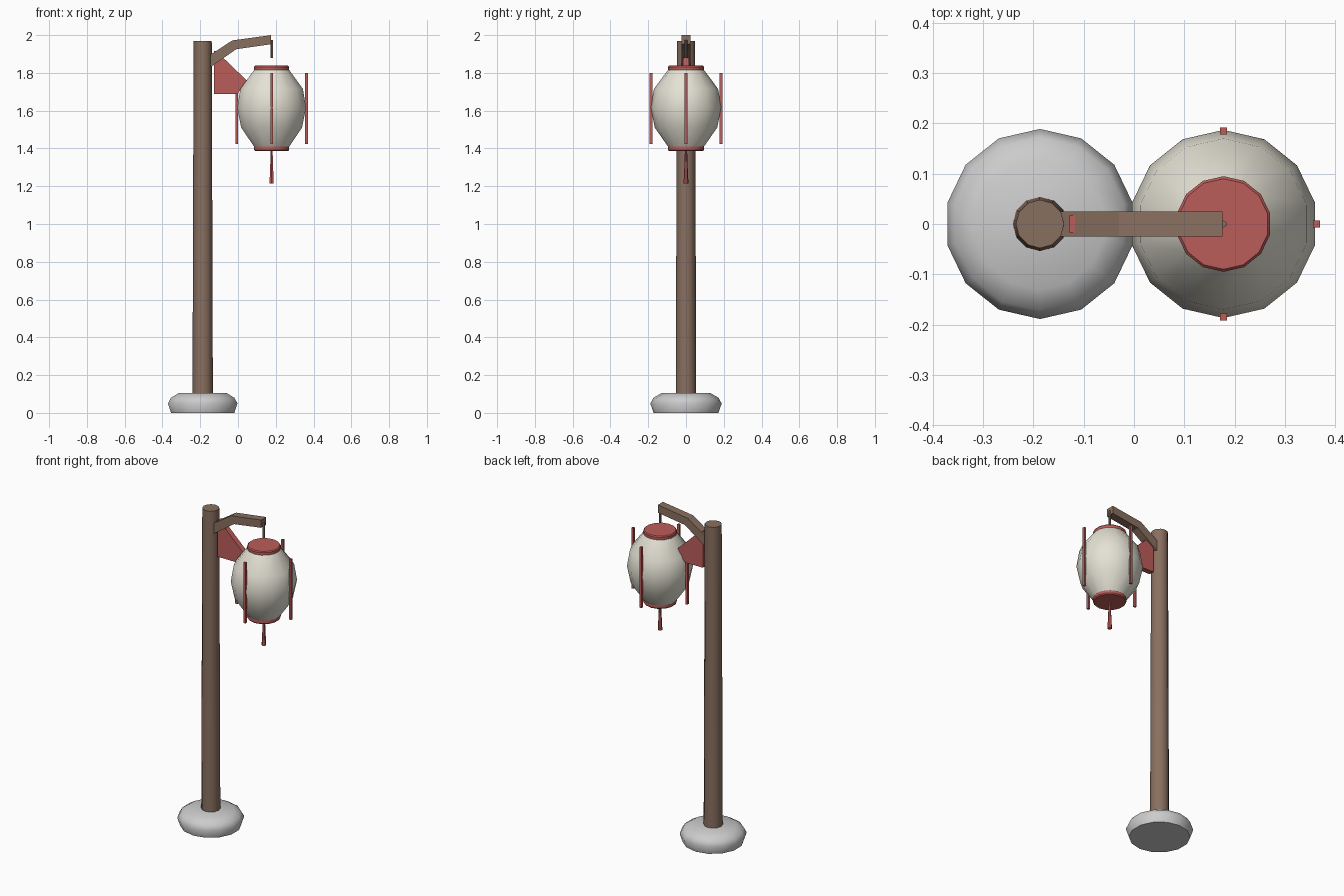
import bpy, bmesh
from math import sin, cos, pi, radians

if "Cube" in bpy.data.objects:
    bpy.data.objects.remove(bpy.data.objects["Cube"])

POST_X, LAMP_X = -0.187, 0.178


def material(name, rgb):
    m = bpy.data.materials.new(name)
    m.diffuse_color = (*rgb, 1)
    m.use_nodes = True
    m.node_tree.nodes["Principled BSDF"].inputs["Base Color"].default_value = m.diffuse_color
    return m


WOOD = material("wood", (0.25, 0.16, 0.115))
RED = material("red_lacquer", (0.50, 0.11, 0.10))
PAPER = material("paper", (0.78, 0.76, 0.66))


def finish(name, bm, mat, smooth=None):
    bmesh.ops.recalc_face_normals(bm, faces=bm.faces)
    me = bpy.data.meshes.new(name)
    bm.to_mesh(me)
    bm.free()
    ob = bpy.data.objects.new(name, me)
    bpy.context.collection.objects.link(ob)
    if mat:
        me.materials.append(mat)
    if smooth:
        bpy.ops.object.select_all(action='DESELECT')
        ob.select_set(True)
        bpy.context.view_layer.objects.active = ob
        bpy.ops.object.shade_smooth_by_angle(angle=radians(smooth))
    return ob


def lathe(name, x, profile, sides, mat=None, smooth=None):
    """Revolve (radius, z) points round a vertical axis and cap the ends."""
    bm = bmesh.new()
    rings = [[bm.verts.new((x + r * cos(pi / 2 + 2 * pi * i / sides),
                            r * sin(pi / 2 + 2 * pi * i / sides), z))
              for i in range(sides)] for r, z in profile]
    for a, b in zip(rings, rings[1:]):
        for i in range(sides):
            j = (i + 1) % sides
            bm.faces.new((a[i], a[j], b[j], b[i]))
    bm.faces.new(rings[0])
    bm.faces.new(rings[-1])
    return finish(name, bm, mat, smooth)


def plate(name, outline, half, mat):
    """Extrude an (x, z) outline along y, centred on y = 0."""
    bm = bmesh.new()
    f = bm.faces.new([bm.verts.new((x, -half, z)) for x, z in outline])
    ext = bmesh.ops.extrude_face_region(bm, geom=[f])
    new = [v for v in ext["geom"] if isinstance(v, bmesh.types.BMVert)]
    bmesh.ops.translate(bm, verts=new, vec=(0, 2 * half, 0))
    return finish(name, bm, mat)


def box(name, centre, size, mat):
    x, y, z = centre
    w, d, h = (s / 2 for s in size)
    ob = plate(name, [(x - w, z - h), (x + w, z - h), (x + w, z + h), (x - w, z + h)], d, mat)
    ob.location.y = y
    return ob


# Stone foot and wooden post
lathe("stone_base", POST_X, [(0.172, 0), (0.189, 0.05), (0.172, 0.08), (0.13, 0.105)], 14, None, 50)
lathe("post", POST_X, [(0.054, 0.08), (0.048, 1.97)], 12, WOOD, 35)

# Bent arm and the red bracket under it
plate("arm", [(-0.16, 1.82), (-0.01, 1.925), (0.176, 1.952), (0.176, 2.0),
              (-0.03, 1.972), (-0.16, 1.887)], 0.025, WOOD)
plate("bracket", [(-0.128, 1.688), (-0.005, 1.688), (0.055, 1.752),
                  (-0.115, 1.915), (-0.128, 1.915)], 0.017, RED)

# Hanging hook
lathe("hook", LAMP_X, [(0.007, 1.88), (0.007, 1.975)], 6, WOOD)

# Paper lantern body
lathe("lantern_body", LAMP_X, [(0.092, 1.405), (0.165, 1.51), (0.187, 1.615),
                               (0.17, 1.715), (0.092, 1.82)], 14, PAPER, 50)

# Top and bottom caps
for name, z in (("top_cap", 1.82), ("bottom_cap", 1.404)):
    lathe(name, LAMP_X, [(0.09, z - 0.018), (0.095, z - 0.012),
                         (0.095, z + 0.012), (0.09, z + 0.018)], 14, RED, 30)

# Four vertical ribs around the body
for i in range(4):
    a = i * pi / 2
    box(f"rib_{i + 1}", (LAMP_X + 0.185 * cos(a), 0.185 * sin(a), 1.612),
        (0.014, 0.014, 0.376), RED)

# Tassel
lathe("tassel", LAMP_X, [(0.013, 1.215), (0.009, 1.3), (0.006, 1.39)], 6, RED)
